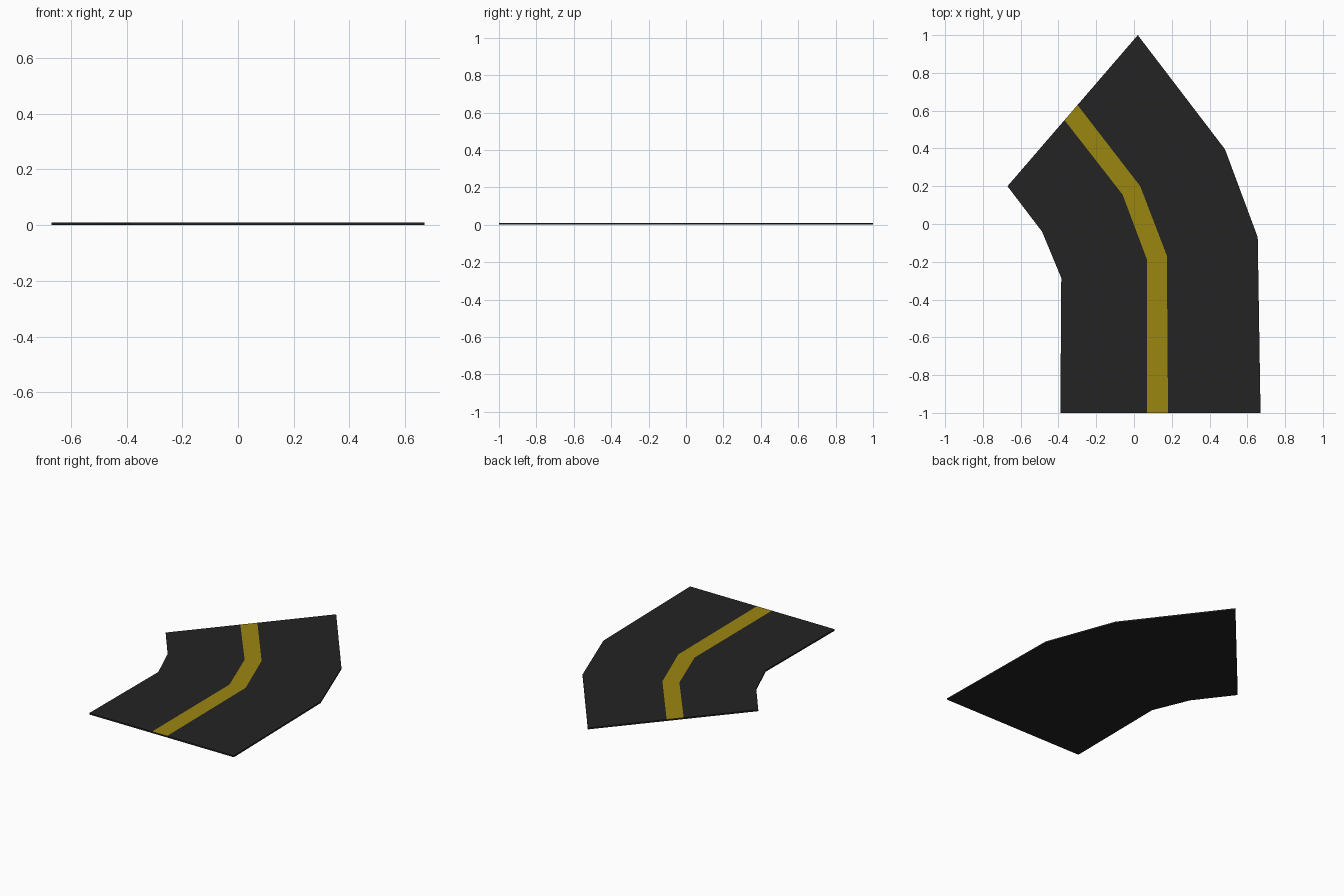
import bpy, bmesh

if "Cube" in bpy.data.objects:
    bpy.data.objects.remove(bpy.data.objects["Cube"])

THICK = 0.01

def material(name, rgb):
    m = bpy.data.materials.new(name)
    m.diffuse_color = (*rgb, 1)
    m.use_nodes = True
    m.node_tree.nodes["Principled BSDF"].inputs["Base Color"].default_value = m.diffuse_color
    return m

asphalt = material("asphalt", (0.017, 0.017, 0.017))
yellow = material("yellow_line", (0.33, 0.24, 0.005))

# stations along the bend: left edge, line left, line right, right edge
stations = [
    [(-0.39, -1.0), (0.07, -1.0), (0.18, -1.0), (0.67, -1.0)],
    [(-0.385, -0.285), (0.068, -0.187), (0.174, -0.168), (0.655, -0.07)],
    [(-0.487, -0.04), (-0.06, 0.155), (0.033, 0.20), (0.482, 0.395)],
    [(-0.67, 0.20), (-0.368, 0.55), (-0.299, 0.63), (0.02, 1.0)],
]

# road slab, with the centre line cut into its top
bm = bmesh.new()
low = [[bm.verts.new((x, y, 0)) for x, y in row] for row in stations]
top = [[bm.verts.new((x, y, THICK)) for x, y in row] for row in stations]
for i in range(3):
    for j in range(3):
        f = bm.faces.new((top[i][j], top[i][j+1], top[i+1][j+1], top[i+1][j]))
        f.material_index = 1 if j == 1 else 0
        bm.faces.new((low[i][j], low[i+1][j], low[i+1][j+1], low[i][j+1]))
# walls around the rim
rim = [(0, j) for j in range(3)] + [(i, 3) for i in range(3)] \
    + [(3, j) for j in range(3, 0, -1)] + [(i, 0) for i in range(3, 0, -1)]
for (a, b), (c, d) in zip(rim, rim[1:] + rim[:1]):
    bm.faces.new((low[a][b], low[c][d], top[c][d], top[a][b]))
bmesh.ops.recalc_face_normals(bm, faces=bm.faces[:])

mesh = bpy.data.meshes.new("road_bend")
bm.to_mesh(mesh)
bm.free()
mesh.materials.append(asphalt)
mesh.materials.append(yellow)
road = bpy.data.objects.new("road_bend", mesh)
bpy.context.collection.objects.link(road)
